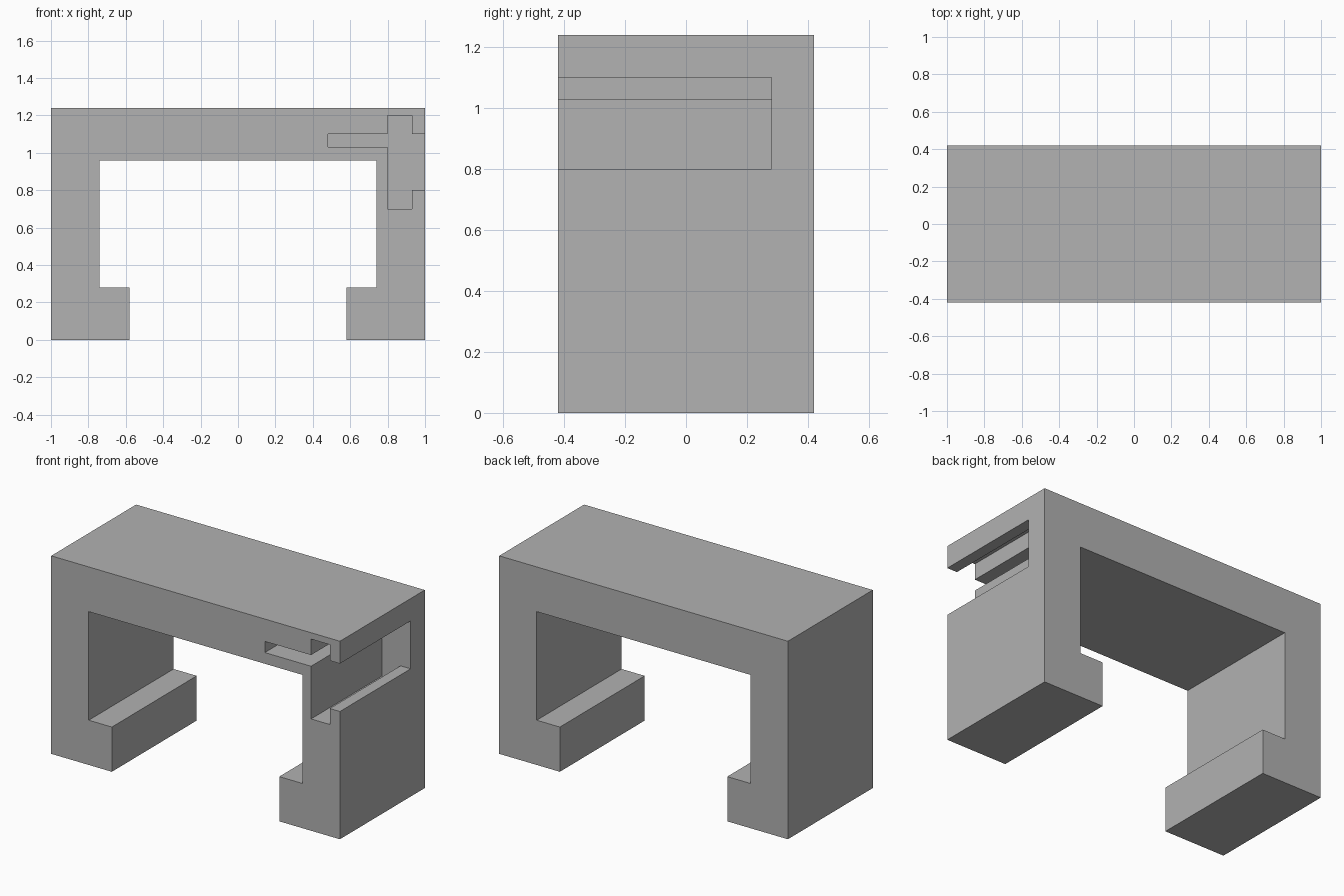
import bpy
import bmesh

default = bpy.data.objects.get("Cube")
if default:
    bpy.data.objects.remove(default, do_unlink=True)

# Single flat grey
grey = bpy.data.materials.new("plain_grey")
grey.use_nodes = True
colour = (0.445, 0.445, 0.445, 1.0)
grey.diffuse_color = colour
grey.node_tree.nodes["Principled BSDF"].inputs["Base Color"].default_value = colour


def extrude_profile(name, profile, y_front, y_back):
    """Extrude an (x, z) outline along y into a closed solid."""
    bm = bmesh.new()
    cap = bm.faces.new([bm.verts.new((x, y_front, z)) for x, z in profile])
    moved = bmesh.ops.extrude_face_region(bm, geom=[cap], use_keep_orig=True)["geom"]
    verts = [v for v in moved if isinstance(v, bmesh.types.BMVert)]
    bmesh.ops.translate(bm, verts=verts, vec=(0, y_back - y_front, 0))
    bmesh.ops.recalc_face_normals(bm, faces=bm.faces)
    mesh = bpy.data.meshes.new(name)
    bm.to_mesh(mesh)
    bm.free()
    mesh.materials.append(grey)
    obj = bpy.data.objects.new(name, mesh)
    bpy.context.collection.objects.link(obj)
    return obj


# Bracket body: a bridge with inward feet, mirrored about x = 0
half = [(0.58, 0), (1, 0), (1, 1.24)]
inner = [(0, 0.96), (0.74, 0.96), (0.74, 0.28), (0.58, 0.28)]
right_side = inner[1:] + half
left_side = [(-x, z) for x, z in reversed(right_side)]
body = extrude_profile("bracket_body", right_side + left_side, -0.42, 0.42)

# Stepped side channel, open to the front and the left side, closed at the back
channel = [(1.1, 0.80), (0.93, 0.80), (0.93, 0.70), (0.80, 0.70),
           (0.80, 1.03), (0.48, 1.03), (0.48, 1.10), (0.80, 1.10),
           (0.80, 1.20), (0.93, 1.20), (0.93, 1.10), (1.1, 1.10)]
cutter = extrude_profile("channel_cutter", channel, -0.6, 0.28)
cutter.hide_render = True

cut = body.modifiers.new("channel_cut", "BOOLEAN")
cut.operation = "DIFFERENCE"
cut.solver = "EXACT"
cut.object = cutter

# Apply the cut and discard the cutter
bpy.context.view_layer.objects.active = body
body.select_set(True)
bpy.ops.object.modifier_apply(modifier=cut.name)
bpy.data.objects.remove(cutter, do_unlink=True)
